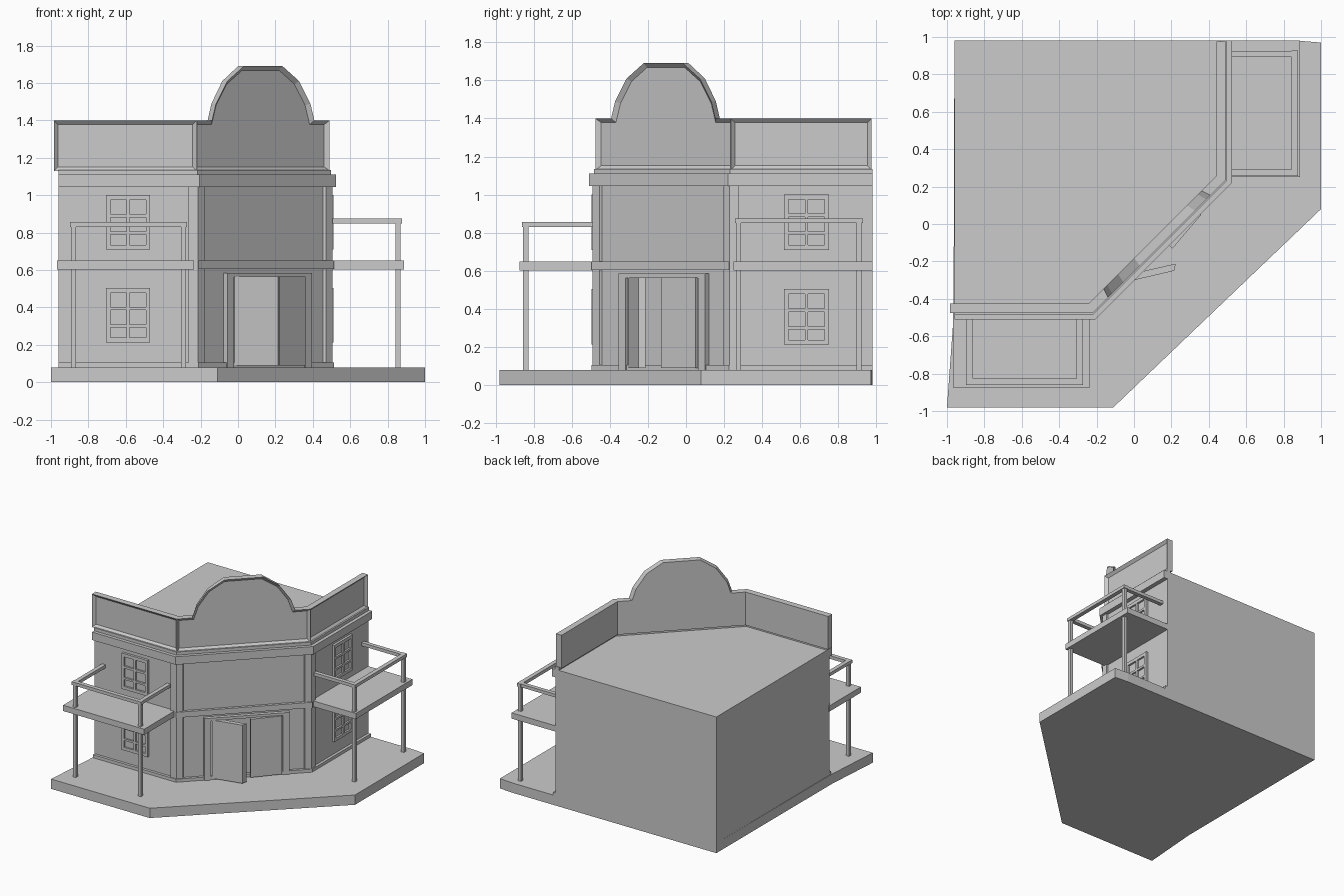
import bpy, bmesh

if "Cube" in bpy.data.objects:
    bpy.data.objects.remove(bpy.data.objects["Cube"])

R = 0.5 ** 0.5


def finish(name, bm):
    bmesh.ops.recalc_face_normals(bm, faces=bm.faces[:])
    me = bpy.data.meshes.new(name)
    bm.to_mesh(me)
    bm.free()
    ob = bpy.data.objects.new(name, me)
    bpy.context.collection.objects.link(ob)
    return ob


def prisms(name, parts):
    """Each part is (plan outline, z0, z1)."""
    bm = bmesh.new()
    for pts, z0, z1 in parts:
        lo = [bm.verts.new((x, y, z0)) for x, y in pts]
        hi = [bm.verts.new((x, y, z1)) for x, y in pts]
        bm.faces.new(lo[::-1])
        bm.faces.new(hi)
        n = len(pts)
        for i in range(n):
            j = (i + 1) % n
            bm.faces.new((lo[i], lo[j], hi[j], hi[i]))
    return finish(name, bm)


# Facade line at distance d outside the wall plane: front, diagonal, right
def path(d, left=-0.96, back=0.98):
    y, x, c = -0.475 - d, 0.49 + d, 0.255 + d / R
    return [(left, y), (y + c, y), (x, x - c), (x, back)]


def band(name, d, z0, z1):
    return prisms(name, [(path(d) + path(-0.03)[::-1], z0, z1)])


# Wall coordinates: u along the wall, d outward
FACES = {
    "front": lambda u, d: (u, -0.475 - d),
    "right": lambda u, d: (0.49 + d, u),
    "corner": lambda u, d: (0.135 + R * (u + d), -0.12 + R * (u - d)),
}


def wbox(face, u0, u1, d0, d1, z0, z1):
    f = FACES[face]
    return ([f(u0, d0), f(u0, d1), f(u1, d1), f(u1, d0)], z0, z1)


# Base and main body
prisms("base", [([(-1, -0.98), (-0.11, -0.98), (1, 0.08), (1, 0.97),
                  (0.88, 0.98), (-0.96, 0.98), (-0.965, -0.5)], 0, 0.08)])
prisms("body", [(path(0) + [(-0.96, 0.98)], 0, 1.11)])

# Horizontal trims
band("skirting", 0.022, 0.08, 0.105)
band("cornice", 0.035, 1.045, 1.11)
band("parapet_foot", 0.008, 1.105, 1.135)
prisms("corner_floor_band", [(path(0.022)[1:3] + path(-0.02)[1:3][::-1], 0.605, 0.65)])

# Corner pilasters wrapping each bend
o, i = path(0.015), path(-0.01)
k = 0.035
prisms("corner_pilasters", [
    ([(o[1][0] - 0.05, o[1][1]), o[1], (o[1][0] + k, o[1][1] + k),
      (i[1][0] + k, i[1][1] + k), i[1], (o[1][0] - 0.05, i[1][1])], 0.08, 1.06),
    ([(o[2][0] - k, o[2][1] - k), o[2], (o[2][0], o[2][1] + 0.05),
      (i[2][0], o[2][1] + 0.05), i[2], (i[2][0] - k, i[2][1] - k)], 0.08, 1.06)])


# Parapet panels with a raised rim
def parapet(name, seg, profile):
    fr, bk = path(0, -0.985, 0.975), path(-0.05, -0.985, 0.975)
    bm = bmesh.new()

    def ring(p):
        (ax, ay), (bx, by) = p[seg], p[seg + 1]
        return [bm.verts.new((ax + t * (bx - ax), ay + t * (by - ay), z)) for t, z in profile]
    f, b = ring(fr), ring(bk)
    face = bm.faces.new(f)
    bm.faces.new(b[::-1])
    for a in range(len(f)):
        c = (a + 1) % len(f)
        bm.faces.new((f[a], b[a], b[c], f[c]))
    bmesh.ops.recalc_face_normals(bm, faces=bm.faces[:])
    bmesh.ops.inset_region(bm, faces=[face], thickness=0.022, depth=-0.02, use_even_offset=True)
    finish(name, bm)


rect = [(0, 1.13), (1, 1.13), (1, 1.40), (0, 1.40)]
arch = [(0.385, 1.40), (0.355, 1.49), (0.27, 1.61), (0.145, 1.69)]
gable = rect[:3] + [(0.5 + h, z) for h, z in arch] + [(0.5 - h, z) for h, z in arch[::-1]] + rect[3:]
parapet("front_parapet", 0, rect)
parapet("corner_arched_parapet", 1, gable)
parapet("right_parapet", 2, rect)

# Windows: frame bars over a glass panel, two storeys on each wing
for face, u in (("front", -0.705), ("right", 0.515)):
    for storey, z in (("lower", 0.213), ("upper", 0.71)):
        bars = [wbox(face, u + a, u + b, -0.01, 0.02, z, z + 0.292)
                for a, b in ((0, 0.022), (0.11, 0.126), (0.213, 0.235))]
        bars += [wbox(face, u + 0.01, u + 0.225, -0.01, 0.019, z + a, z + b)
                 for a, b in ((0, 0.025), (0.08, 0.096), (0.172, 0.19), (0.265, 0.292))]
        prisms(f"{face}_{storey}_window_frame", bars)
        prisms(f"{face}_{storey}_window_glass",
               [wbox(face, u + 0.01, u + 0.225, -0.01, 0.004, z + 0.01, z + 0.28)])

# Balconies: slab, posts and rails
for face, s0, s1, p0, p1, zr in (("front", -0.967, -0.235, -0.892, -0.305, 0.83),
                                 ("right", 0.25, 0.98, 0.262, 0.895, 0.85)):
    prisms(f"{face}_balcony_floor", [wbox(face, s0, s1, -0.01, 0.398, 0.603, 0.65)])
    prisms(f"{face}_balcony_posts",
           [wbox(face, p, p + 0.027, 0.353, 0.38, 0.07, zr + 0.005) for p in (p0, p1)])
    prisms(f"{face}_balcony_rails",
           [wbox(face, p - 0.003, p + 0.03, -0.01, 0.36, zr, zr + 0.026) for p in (p0, p1)]
           + [wbox(face, p0 - 0.006, p1 + 0.033, 0.352, 0.386, zr, zr + 0.026)])

# Doorway frame and two door leaves, left one ajar
prisms("door_frame", [wbox("corner", -0.3, -0.25, -0.01, 0.03, 0.08, 0.585),
                      wbox("corner", 0.29, 0.34, -0.01, 0.03, 0.08, 0.585),
                      wbox("corner", -0.26, 0.3, -0.01, 0.029, 0.563, 0.585)])
prisms("left_door", [([(-0.02, -0.305), (0.215, -0.25), (0.223, -0.212), (-0.02, -0.268)], 0.09, 0.565)])
prisms("right_door", [([(0.205, -0.132), (0.36, 0.05), (0.335, 0.075), (0.185, -0.11)], 0.09, 0.565)])
